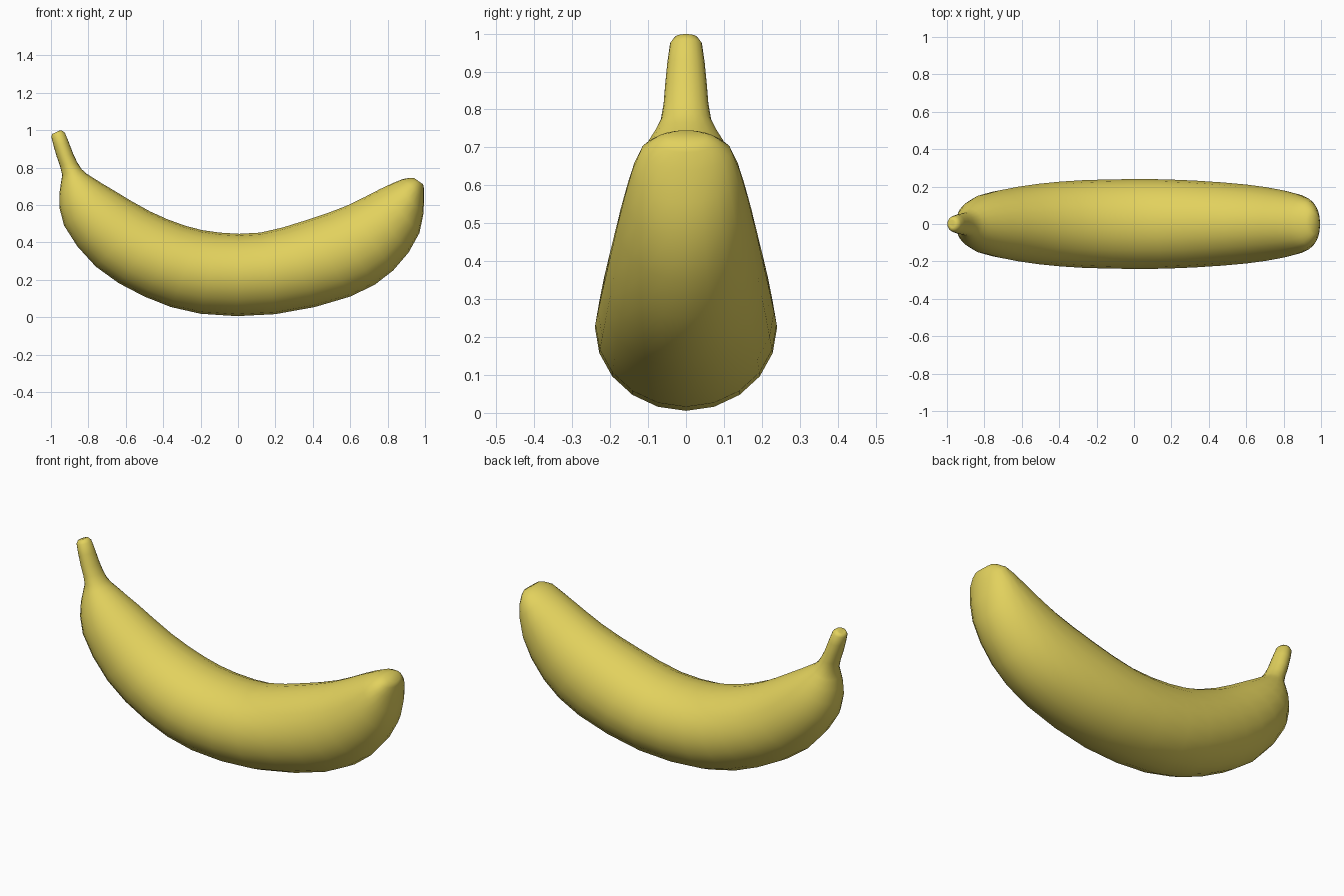
import bpy
import bmesh
from math import cos, sin, tau
from mathutils import Vector

SIDES = 20
STEPS = 2

default_cube = bpy.data.objects.get("Cube")
if default_cube:
    bpy.data.objects.remove(default_cube, do_unlink=True)

# Cross-section stations from stem to blossom end:
# outer-curve x, z, inner-curve x, z, half width
stations = [
    (-.985, .982, -.955, .998, .02),
    (-.998, .965, -.925, .985, .042),
    (-.97, .86, -.88, .87, .055),
    (-.94, .76, -.835, .79, .066),
    (-.955, .66, -.775, .745, .105),
    (-.93, .49, -.66, .675, .158),
    (-.76, .27, -.47, .565, .2),
    (-.5, .11, -.28, .488, .227),
    (-.2, .018, -.1, .452, .238),
    (.2, .016, .12, .452, .239),
    (.6, .11, .36, .517, .222),
    (.83, .25, .58, .595, .197),
    (.97, .45, .76, .685, .162),
    (.995, .64, .88, .738, .12),
    (.99, .71, .94, .745, .055),
]


def blend(before, start, end, after, t):
    """Smooth spline value between start and end."""
    slope = end - before
    bend = 2 * before - 5 * start + 4 * end - after
    twist = 3 * (start - end) + after - before
    return start + (slope * t + bend * t * t + twist * t ** 3) / 2


def refine(rows, steps):
    """Add interpolated cross-sections between the given ones."""
    padded = [rows[0]] + rows + [rows[-1]]
    result = []
    for i in range(len(rows) - 1):
        for step in range(steps):
            result.append([blend(*values, step / steps)
                           for values in zip(*padded[i:i + 4])])
    result.append(rows[-1])
    return result


def add_ring(bm, outer_x, outer_z, inner_x, inner_z, half_width):
    outer = Vector((outer_x, 0, outer_z))
    inner = Vector((inner_x, 0, inner_z))
    centre = (outer + inner) / 2
    reach = outer - centre
    side = Vector((0, half_width, 0))
    angles = [tau * i / SIDES for i in range(SIDES)]
    return [bm.verts.new(centre + reach * cos(a) + side * sin(a)) for a in angles]


# Peel material
peel = bpy.data.materials.new("banana yellow")
peel.use_nodes = True
yellow = (.76, .64, .11, 1)
peel.diffuse_color = yellow
shader = next(n for n in peel.node_tree.nodes if n.type == "BSDF_PRINCIPLED")
shader.inputs["Base Color"].default_value = yellow
shader.inputs["Roughness"].default_value = .6

# Curved fruit with its stem as one continuous skin
bm = bmesh.new()
rings = [add_ring(bm, *row) for row in refine(stations, STEPS)]
for ring, following in zip(rings, rings[1:]):
    for i in range(SIDES):
        j = (i + 1) % SIDES
        bm.faces.new((ring[i], ring[j], following[j], following[i]))

# Closed stem tip and blossom end
bm.faces.new(rings[0])
bm.faces.new(rings[-1])
bmesh.ops.recalc_face_normals(bm, faces=bm.faces)
for face in bm.faces:
    face.smooth = True

mesh = bpy.data.meshes.new("banana")
bm.to_mesh(mesh)
bm.free()
mesh.materials.append(peel)
banana = bpy.data.objects.new("banana", mesh)
bpy.context.collection.objects.link(banana)
